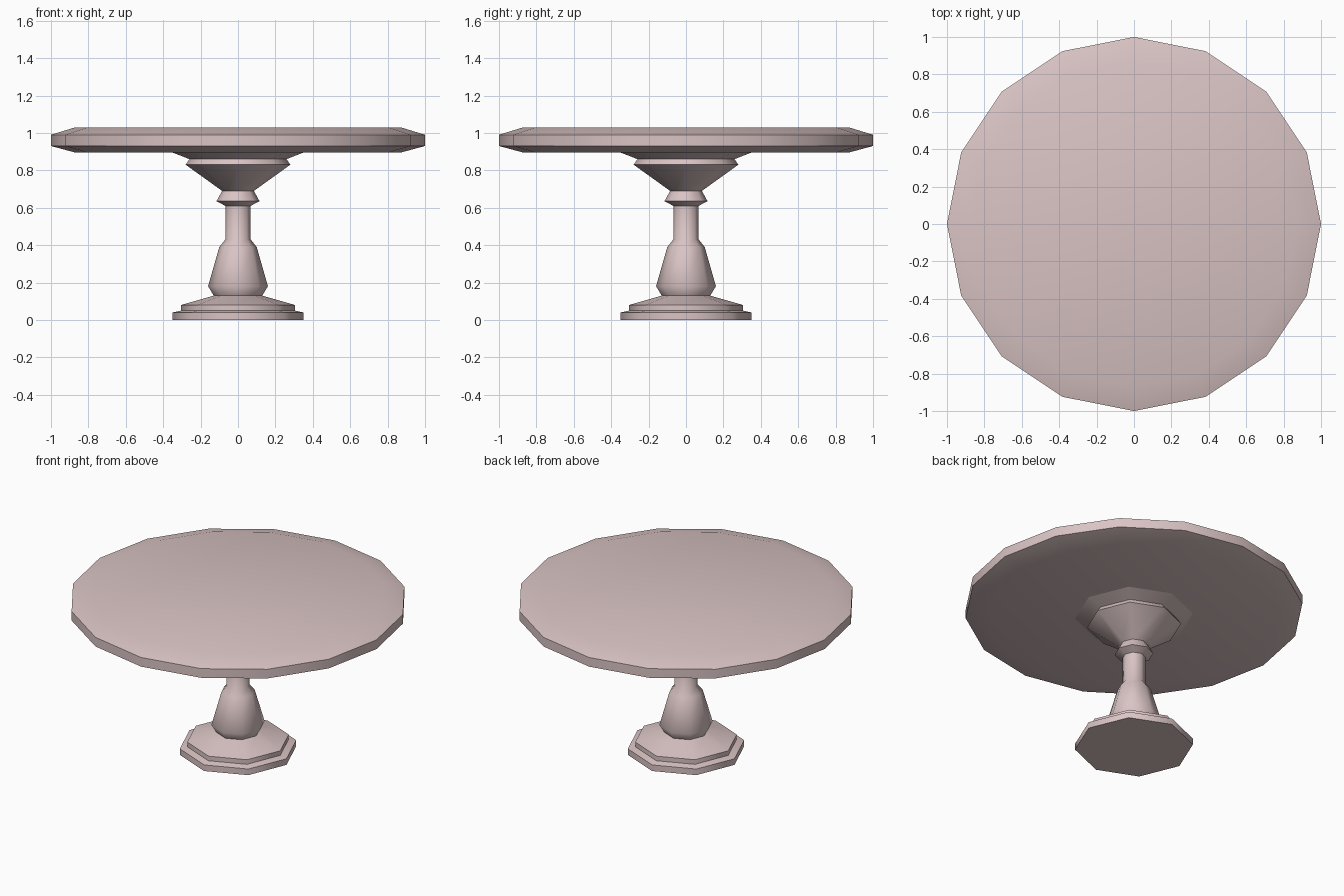
import bpy, bmesh
from math import radians
from mathutils import Matrix

cube = bpy.data.objects.get("Cube")
if cube:
    bpy.data.objects.remove(cube, do_unlink=True)

# One flat colour for the whole table
pink = bpy.data.materials.new("pale_pink")
pink.use_nodes = True
colour = (0.70, 0.55, 0.55, 1)
pink.diffuse_color = colour
pink.node_tree.nodes["Principled BSDF"].inputs["Base Color"].default_value = colour


def turned_part(name, profile, sides, cap_top):
    """Spin a (radius, height) profile, bottom to top, around z."""
    bm = bmesh.new()
    rings = []
    for r, z in profile:
        ring = bmesh.ops.create_circle(bm, segments=sides, radius=r,
                                       matrix=Matrix.Translation((0, 0, z)))
        rings.append(ring["verts"])
    for low, high in zip(rings, rings[1:]):
        for i in range(sides):
            j = (i + 1) % sides
            bm.faces.new((low[i], low[j], high[j], high[i]))
    bm.faces.new(rings[0][::-1])
    if cap_top:
        bm.faces.new(rings[-1])
    bmesh.ops.delete(bm, geom=[e for e in bm.edges if not e.link_faces], context='EDGES')
    bmesh.ops.recalc_face_normals(bm, faces=bm.faces)
    mesh = bpy.data.meshes.new(name)
    bm.to_mesh(mesh)
    bm.free()
    mesh.materials.append(pink)
    obj = bpy.data.objects.new(name, mesh)
    bpy.context.collection.objects.link(obj)
    bpy.ops.object.select_all(action='DESELECT')
    obj.select_set(True)
    bpy.context.view_layer.objects.active = obj
    bpy.ops.object.shade_smooth_by_angle(angle=radians(50))
    return obj


# Round top with bevelled rims
turned_part("tabletop", [(0.87, 0.895), (1, 0.93), (1, 0.99), (0.87, 1.03)], 16, True)

# Stepped foot, turned column and flared support under the top
pedestal = [
    (0.35, 0), (0.35, 0.04), (0.305, 0.05), (0.305, 0.08), (0.13, 0.13),
    (0.16, 0.18), (0.10, 0.39), (0.068, 0.43), (0.068, 0.61),
    (0.115, 0.635), (0.085, 0.69), (0.28, 0.83), (0.26, 0.86), (0.35, 0.895),
]
turned_part("pedestal", pedestal, 8, False)
